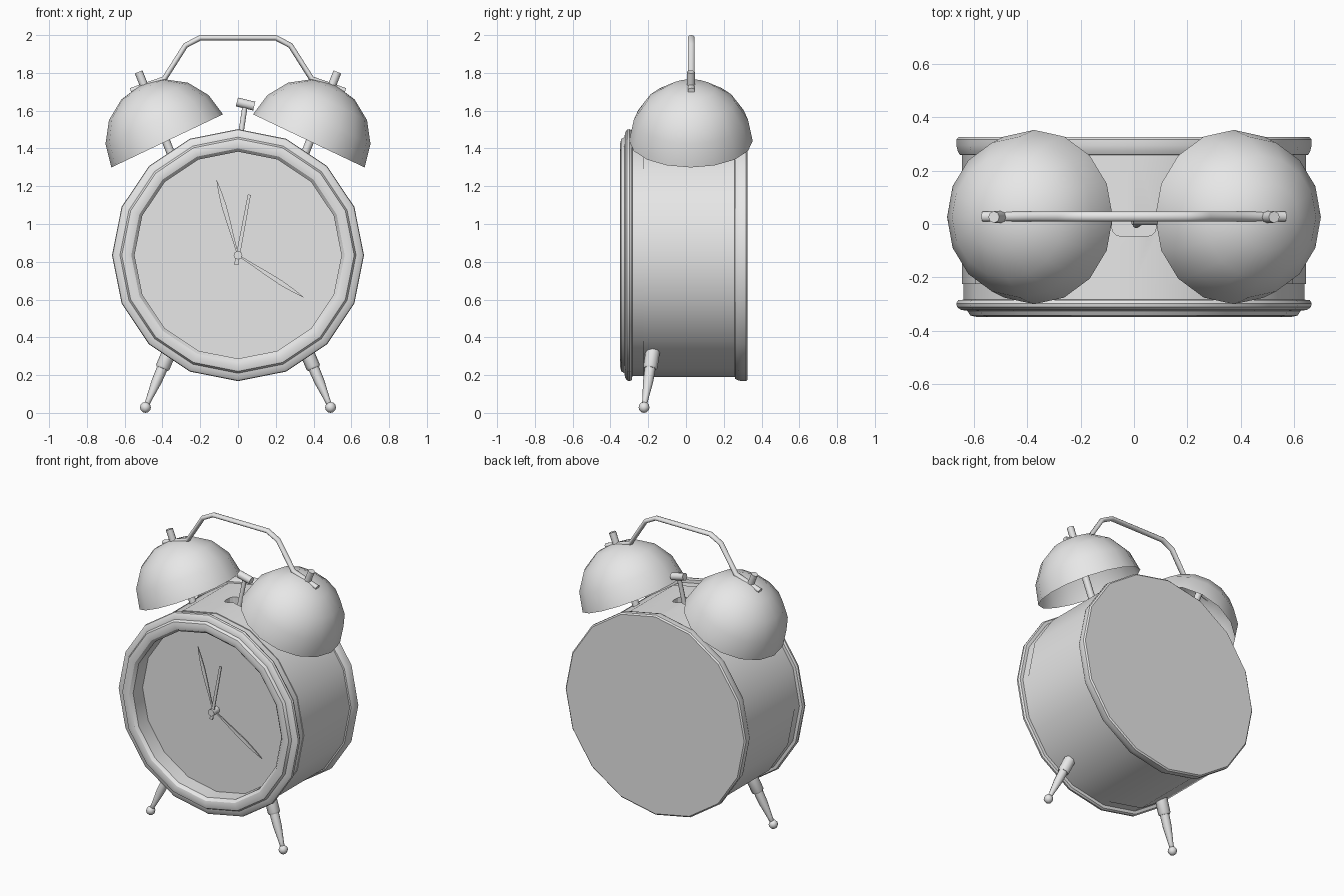
import bpy, bmesh, math
from mathutils import Vector

if "Cube" in bpy.data.objects:
    bpy.data.objects.remove(bpy.data.objects["Cube"])

metal = bpy.data.materials.new("grey_metal")
metal.diffuse_color = (0.8, 0.8, 0.8, 1)
metal.use_nodes = True
metal.node_tree.nodes["Principled BSDF"].inputs["Base Color"].default_value = metal.diffuse_color
CZ = 0.835                      # height of the dial centre


def finish(name, bm, smooth=32):
    bmesh.ops.remove_doubles(bm, verts=bm.verts, dist=1e-5)
    bmesh.ops.recalc_face_normals(bm, faces=bm.faces)
    me = bpy.data.meshes.new(name)
    bm.to_mesh(me)
    bm.free()
    me.materials.append(metal)
    ob = bpy.data.objects.new(name, me)
    bpy.context.collection.objects.link(ob)
    bpy.ops.object.select_all(action='DESELECT')
    ob.select_set(True)
    bpy.context.view_layer.objects.active = ob
    if smooth:
        bpy.ops.object.shade_smooth_by_angle(angle=math.radians(smooth))
    return ob


def skin(bm, rings, closed=False):
    """Join rings of points with quads; a ring of one point is a pole."""
    rows = [[bm.verts.new(p) for p in r] for r in rings]
    pairs = list(zip(rows, rows[1:])) + ([(rows[-1], rows[0])] if closed else [])
    for a, b in pairs:
        n = max(len(a), len(b))
        for i in range(n):
            j = (i + 1) % n
            if len(a) == 1:
                bm.faces.new((a[0], b[i], b[j]))
            elif len(b) == 1:
                bm.faces.new((a[i], a[j], b[0]))
            else:
                bm.faces.new((a[i], a[j], b[j], b[i]))
    return rows


def lathe(name, profile, origin, axis, segs=16, closed=False, smooth=32):
    """Turn a (radius, height) profile around an axis."""
    q = Vector((0, 0, 1)).rotation_difference(Vector(axis).normalized())
    rings = []
    for r, h in profile:
        angles = [2 * math.pi * i / segs for i in range(segs)] if r > 0 else [0]
        rings.append([Vector(origin) + q @ Vector((r * math.cos(a), r * math.sin(a), h))
                      for a in angles])
    bm = bmesh.new()
    skin(bm, rings, closed)
    return finish(name, bm, smooth)


def rod(name, a, b, radius, segs=8):
    a, b = Vector(a), Vector(b)
    length = (b - a).length
    return lathe(name, [(0, 0), (radius, 0), (radius, length), (0, length)],
                 a, b - a, segs, smooth=50)


# Case drum with the dial as its front cap
case = lathe("case", [(0, -0.225), (0.645, -0.225), (0.645, 0.3), (0, 0.3)],
             (0, 0, CZ), (0, 1, 0))

# Slot in the top of the case for the hammer
bm = bmesh.new()
bmesh.ops.create_cube(bm, size=1)
bmesh.ops.scale(bm, vec=(0.165, 0.09, 0.16), verts=bm.verts)
bmesh.ops.translate(bm, vec=(0, 0, 1.48), verts=bm.verts)
bmesh.ops.bevel(bm, geom=[e for e in bm.edges
                          if abs(e.verts[0].co.z - e.verts[1].co.z) > 0.1],
                offset=0.03, segments=3, profile=0.5, affect='EDGES')
cutter = finish("slot_cutter", bm, 0)
cutter.hide_render = True
cutter.hide_set(True)
cut = case.modifiers.new("slot", 'BOOLEAN')
cut.operation = 'DIFFERENCE'
cut.solver = 'EXACT'
cut.object = cutter

# Stepped front bezel and back rim
lathe("front_bezel", [(0.548, -0.22), (0.548, -0.325), (0.565, -0.343), (0.59, -0.349),
                      (0.615, -0.343), (0.625, -0.326), (0.65, -0.322), (0.664, -0.312),
                      (0.667, -0.298), (0.66, -0.286), (0.64, -0.284), (0.64, -0.22)],
      (0, 0, CZ), (0, 1, 0), closed=True)
lathe("back_rim", [(0.64, 0.257), (0.654, 0.26), (0.662, 0.275), (0.667, 0.295),
                   (0.667, 0.318), (0.658, 0.326), (0, 0.326)],
      (0, 0, CZ), (0, 1, 0))

# Mirrored bells, posts and legs
for s, side in ((-1, "left"), (1, "right")):
    R = 0.327
    dome = [(R * math.cos(math.radians(22.5 * i)), R * math.sin(math.radians(22.5 * i)))
            for i in range(4)] + [(0, R)]
    lathe(side + "_bell", dome, (s * 0.375, 0.026, 1.44), (s * 0.43, 0, 0.903))
    rod(side + "_bell_post", (s * 0.33, 0.026, 1.31), (s * 0.526, 0.026, 1.805), 0.022)

    foot = Vector((s * 0.49, -0.222, 0.029))
    top = Vector((s * 0.352, -0.172, 0.35))
    d = (top - foot).length
    lathe(side + "_leg", [(0, 0), (0.014, 0.02), (0.016, 0.05), (0.027, 0.15),
                          (0.029, 0.24), (0, 0.24)], foot, top - foot, 8, smooth=50)
    lathe(side + "_leg_collar", [(0, 0.225), (0.032, 0.225), (0.038, 0.235), (0.038, d),
                                 (0, d)], foot, top - foot, 8, smooth=50)
    ball = [(0.029 * math.sin(math.pi * i / 6), -0.029 * math.cos(math.pi * i / 6))
            for i in range(1, 6)]
    lathe(side + "_foot", [(0, -0.029)] + ball + [(0, 0.029)], foot, (0, 0, 1), 8, smooth=50)

# Carrying handle: oval section swept along a mitred path
half = [(0.568, 1.706), (0.39, 1.768), (0.278, 1.945), (0.2, 1.986)]
path = [Vector((-x, z)) for x, z in half] + [Vector((x, z)) for x, z in reversed(half)]
rings = []
for i, p in enumerate(path):
    t0 = (p - path[i - 1]).normalized() if i else None
    t1 = (path[i + 1] - p).normalized() if i < len(path) - 1 else None
    t0, t1 = t0 or t1, t1 or t0
    n = Vector((-(t0 + t1).y, (t0 + t1).x)).normalized()
    w = 0.014 / n.dot(Vector((-t0.y, t0.x)))
    rings.append([(p.x + n.x * w * math.cos(a), 0.028 + 0.019 * math.sin(a),
                   p.y + n.y * w * math.cos(a))
                  for a in [math.pi * k / 5 for k in range(10)]])
bm = bmesh.new()
rows = skin(bm, rings)
bm.faces.new(rows[0])
bm.faces.new(rows[-1])
finish("handle", bm, 50)

# Hammer between the bells
rod("hammer_stem", (0.008, -0.002, 1.43), (0.038, 0.02, 1.63), 0.014)
rod("hammer_head", (-0.006, 0.02, 1.646), (0.086, 0.02, 1.624), 0.024, 10)


# Clock hands: flat outlines given as (distance along, half width)
def hand(name, tip, outline, y):
    u = Vector((tip[0], 0, tip[1] - CZ))
    length = u.length
    u.normalize()
    v = Vector((u.z, 0, -u.x))
    pts = [(a * length, b) for a, b in outline] + \
          [(a * length, -b) for a, b in reversed(outline) if b > 0]
    bm = bmesh.new()
    f = bm.faces.new([bm.verts.new(Vector((0, y, CZ)) + u * a + v * b) for a, b in pts])
    ext = bmesh.ops.extrude_face_region(bm, geom=[f])
    bmesh.ops.translate(bm, vec=(0, 0.007, 0),
                        verts=[g for g in ext["geom"] if isinstance(g, bmesh.types.BMVert)])
    finish(name, bm, 0)


leaf = [(0, 0.004), (0.2, 0.006), (0.45, 0.011), (0.65, 0.013), (0.85, 0.008), (1, 0)]
hand("long_hand", (-0.115, 1.238), leaf, -0.262)
hand("short_hand", (0.35, 0.61), leaf, -0.252)
hand("alarm_hand", (0.06, 1.155), [(-0.16, 0.011), (0.1, 0.010), (1, 0.008)], -0.272)
rod("hand_hub", (0, -0.22, CZ), (0, -0.285, CZ), 0.023)
